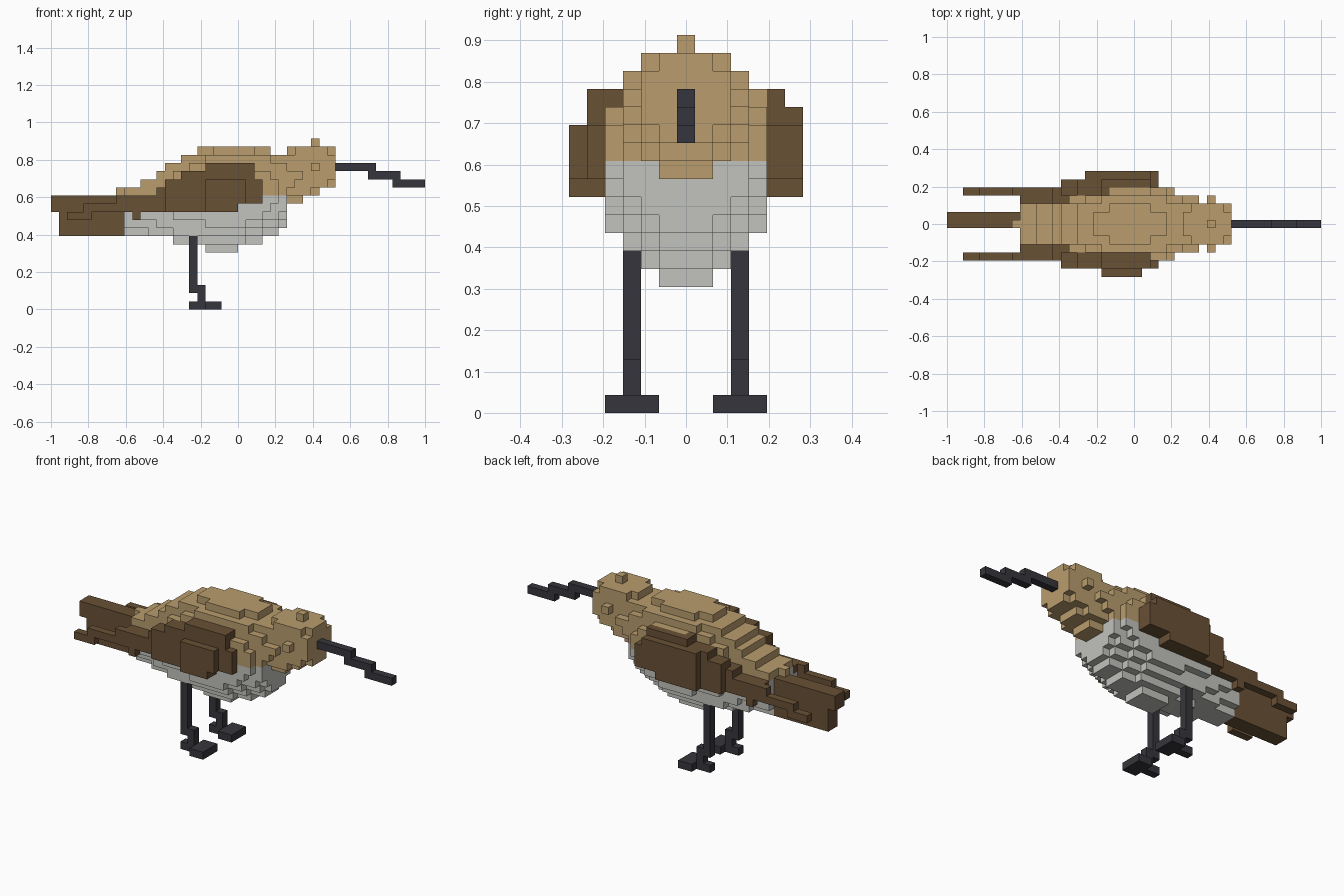
import bpy
import bmesh
from mathutils import Vector

cube = bpy.data.objects.get("Cube")
if cube:
    bpy.data.objects.remove(cube, do_unlink=True)

V = 2 / 46  # edge length of one block


def material(name, rgb):
    m = bpy.data.materials.new(name)
    m.diffuse_color = (*rgb, 1)
    m.use_nodes = True
    bsdf = m.node_tree.nodes["Principled BSDF"]
    bsdf.inputs["Base Color"].default_value = (*rgb, 1)
    bsdf.inputs["Roughness"].default_value = 0.9
    return m


TAN = material("tan plumage", (0.49, 0.34, 0.155))
GREY = material("pale grey belly", (0.54, 0.54, 0.51))
BROWN = material("dark brown feathers", (0.141, 0.082, 0.036))
DARK = material("charcoal", (0.037, 0.036, 0.045))


def box(i, j, k):
    """Block cells inside inclusive index ranges along x, y and z."""
    return {(a, b, c) for a in range(i[0], i[1] + 1)
            for b in range(j[0], j[1] + 1) for c in range(k[0], k[1] + 1)}


def build(name, cells, mats, rule=lambda i, j, k: 0):
    """Skin the outside of a set of blocks; rule picks the colour per block."""
    bm = bmesh.new()
    verts = {}

    def vert(p):
        if p not in verts:
            verts[p] = bm.verts.new((p[0] * V - 1, (p[1] - 0.5) * V, p[2] * V))
        return verts[p]

    for c in sorted(cells):
        for axis in range(3):
            for side in (0, 1):
                n = list(c)
                n[axis] += 2 * side - 1
                if tuple(n) in cells:
                    continue
                u, w = (axis + 1) % 3, (axis + 2) % 3
                corners = []
                for du, dw in ((0, 0), (1, 0), (1, 1), (0, 1)):
                    p = list(c)
                    p[axis] += side
                    p[u] += du
                    p[w] += dw
                    corners.append(vert(tuple(p)))
                if not side:
                    corners.reverse()
                bm.faces.new(corners).material_index = rule(*c)
    mesh = bpy.data.meshes.new(name)
    bm.to_mesh(mesh)
    bm.free()
    for m in mats:
        mesh.materials.append(m)
    ob = bpy.data.objects.new(name, mesh)
    bpy.context.collection.objects.link(ob)
    return ob


# Wings: height row -> span along x, layered outward from the body
WING_ROWS = {11: (2, 4), 12: (4, 22), 13: (8, 25), 14: (13, 25),
             15: (14, 25), 16: (16, 24), 17: (19, 24)}


def wing(side, inner_end, outer_span, outer_top):
    cells = set()
    for k, (a, b) in WING_ROWS.items():
        for j, lo, hi, kmin, kmax in ((3, 9, 14, 13, 14), (4, 2, inner_end, 11, 17),
                                      (5, 14, 25, 12, 17), (6, *outer_span, 12, outer_top)):
            lo, hi = max(a, lo), min(b, hi)
            if kmin <= k <= kmax and lo <= hi:
                cells |= box((lo, hi), (side * j, side * j), (k, k))
    # small drooping feather
    return cells | box((10, 10), (side * 4, side * 4), (11, 11))


right_wing = wing(-1, 24, (19, 23), 15)
left_wing = wing(1, 19, (17, 25), 16)
build("right_wing", right_wing, [BROWN])
build("left_wing", left_wing, [BROWN])

# Body: height row -> x spans for half widths 1, 2, 3, 4
BODY_ROWS = {
    7: [(19, 22)],
    8: [(15, 25), (18, 23)],
    9: [(9, 27), (12, 25), (15, 23)],
    10: [(9, 28), (9, 27), (13, 25), (19, 23)],
    11: [(9, 28), (9, 28), (11, 27), (15, 25)],
    12: [(9, 28), (9, 28), (9, 28), (11, 26)],
    13: [(9, 30), (9, 28), (9, 28), (11, 27)],
    14: [(9, 32), (9, 31), (15, 28), (15, 27)],
    15: [(11, 34), (11, 33), (15, 29), (16, 27)],
    16: [(13, 34), (13, 34), (15, 30), (18, 26)],
    17: [(14, 34), (14, 34), (17, 28), (20, 24)],
    18: [(16, 34), (16, 34), (19, 26)],
    19: [(18, 26), (20, 24)],
}
body = set()
for k, spans in BODY_ROWS.items():
    for half, span in enumerate(spans, 1):
        body |= box(span, (-half, half), (k, k))
# crown, crest and a rump feather
body |= box((29, 34), (-1, 1), (19, 19)) | box((30, 33), (-2, 2), (19, 19))
body |= {(32, 0, 20), (8, 0, 14)}
body -= right_wing | left_wing
build("body", body, [TAN, GREY], lambda i, j, k: int(k <= 13 and i <= 28))

# Tail
build("tail", box((1, 8), (0, 1), (9, 11)) | box((0, 8), (0, 1), (12, 13)), [BROWN])

# Beak, stepping down toward the tip
build("beak", box((35, 39), (0, 0), (17, 17)) | box((39, 42), (0, 0), (16, 16))
      | box((42, 45), (0, 0), (15, 15)), [DARK])

# Eyes and legs, one per side
for side, label in ((1, "left"), (-1, "right")):
    y = (3 * side, 3 * side)
    build(label + "_eye", box((32, 32), y, (17, 17)), [TAN])
    toes = (2, 4) if side > 0 else (-4, -2)
    leg = box((17, 17), y, (2, 8)) | box((18, 18), y, (1, 2))
    foot = box((17, 18), y, (0, 0)) | box((19, 20), toes, (0, 0))
    build(label + "_leg", leg | foot, [DARK])
